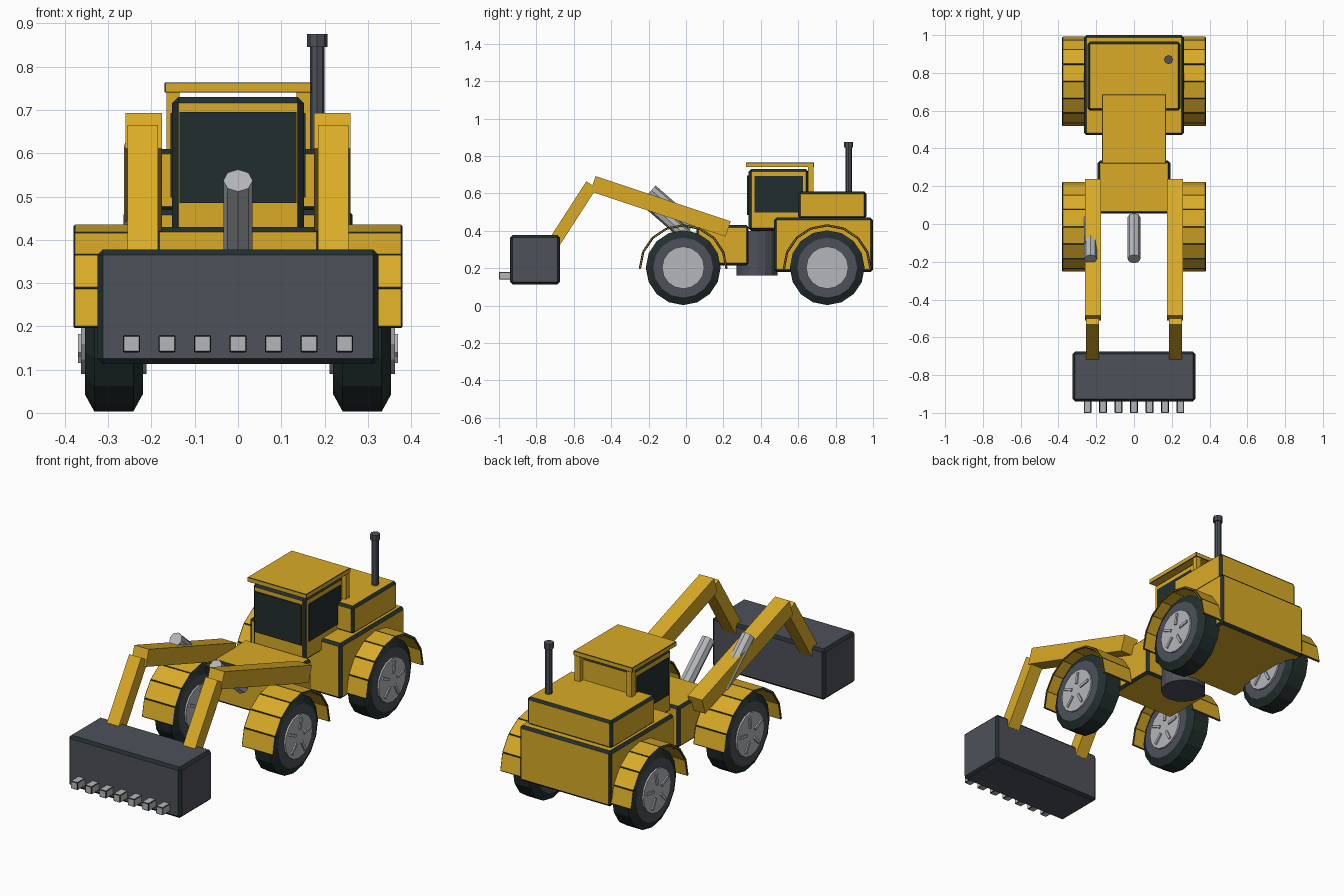
import bpy, bmesh, math
from mathutils import Matrix, Vector

if "Cube" in bpy.data.objects:
    bpy.data.objects.remove(bpy.data.objects["Cube"], do_unlink=True)


def material(name, rgb):
    m = bpy.data.materials.new(name)
    m.use_nodes = True
    m.diffuse_color = (*rgb, 1)
    m.node_tree.nodes["Principled BSDF"].inputs["Base Color"].default_value = (*rgb, 1)
    return m


YELLOW = material("yellow paint", (0.70, 0.41, 0.02))
SLATE = material("slate metal", (0.075, 0.082, 0.10))
DARK = material("dark rubber", (0.016, 0.027, 0.027))
STEEL = material("light steel", (0.46, 0.47, 0.49))


def finish(name, bm, *mats):
    bmesh.ops.recalc_face_normals(bm, faces=bm.faces)
    me = bpy.data.meshes.new(name)
    bm.to_mesh(me)
    bm.free()
    for m in mats:
        me.materials.append(m)
    ob = bpy.data.objects.new(name, me)
    bpy.context.collection.objects.link(ob)
    return ob


def box(name, center, size, mat, trim=0, tilt=0):
    """Box tilted about x; trim adds a dark chamfer on every edge."""
    bm = bmesh.new()
    bmesh.ops.create_cube(bm, size=1, matrix=Matrix.Diagonal((*size, 1)))
    ob = finish(name, bm, mat, DARK)
    ob.location = center
    ob.rotation_euler.x = tilt
    if trim:
        mod = ob.modifiers.new("dark trim", 'BEVEL')
        mod.width = trim
        mod.segments = 1
        mod.material = 1
    return ob


def span(name, x, y, z, mat, trim=0):
    """Box from its lower and upper limits on each axis."""
    lims = (x, y, z)
    return box(name, [(a + b) / 2 for a, b in lims], [b - a for a, b in lims], mat, trim)


def bar(name, x, start, end, width, thick, mat):
    """Beam in a side plane between two (y, z) points."""
    dy, dz = end[0] - start[0], end[1] - start[1]
    mid = (x, (start[0] + end[0]) / 2, (start[1] + end[1]) / 2)
    return box(name, mid, (width, math.hypot(dy, dz), thick), mat, tilt=math.atan2(dz, dy))


def rod(name, start, end, radius, sides, mat):
    a, b = Vector(start), Vector(end)
    rot = (b - a).to_track_quat('Z', 'Y').to_matrix().to_4x4()
    bm = bmesh.new()
    bmesh.ops.create_cone(bm, cap_ends=True, segments=sides, radius1=radius, radius2=radius,
                          depth=(b - a).length, matrix=Matrix.Translation((a + b) / 2) @ rot)
    return finish(name, bm, mat)


def tyre(name, x, y, z):
    """Lathed tyre: dark tread and shoulders, slate side walls."""
    bm = bmesh.new()
    profile = [(-0.067, 0), (-0.067, 0.16), (-0.045, 0.2), (0.045, 0.2), (0.067, 0.16), (0.067, 0)]
    verts = [bm.verts.new((px, 0, r)) for px, r in profile]
    edges = [bm.edges.new(pair) for pair in zip(verts, verts[1:])]
    bmesh.ops.spin(bm, geom=verts + edges, axis=(1, 0, 0), cent=(0, 0, 0),
                   angle=math.tau, steps=16, use_duplicate=False)
    bmesh.ops.remove_doubles(bm, verts=bm.verts, dist=0.0005)
    bmesh.ops.recalc_face_normals(bm, faces=bm.faces)
    for f in bm.faces:
        f.material_index = 0 if abs(f.normal.x) > 0.95 else 1
    finish(name, bm, SLATE, DARK).location = (x, y, z)


# Chassis and cab
span("front_body", (-.193, .193), (.055, .335), (.215, .43), YELLOW, .012)
span("rear_body", (-.265, .265), (.47, 1), (.18, .47), YELLOW, .013)
span("engine_hood", (-.245, .245), (.6, .965), (.465, .61), YELLOW, .012)
rod("pivot_joint", (0, .38, .16), (0, .38, .4), .11, 16, SLATE)
span("cab", (-.152, .152), (.335, .655), (.4, .73), YELLOW, .014)
span("front_window", (-.135, .135), (.327, .336), (.485, .695), DARK)
for s in (-1, 1):
    box("side_window", (s * .152, .495, .595), (.008, .26, .195), DARK)
    box("roof_post", (s * .15, .668, .6), (.03, .03, .28), YELLOW)
span("cab_roof", (-.17, .17), (.32, .685), (.74, .764), YELLOW, .002)

# Exhaust
rod("exhaust_pipe", (.183, .87, .6), (.183, .87, .85), .017, 8, SLATE)
rod("exhaust_cap", (.183, .87, .846), (.183, .87, .876), .024, 8, SLATE)

# Wheels and segmented mudguards
PLATES = 8
for s in (-1, 1):
    for label, cy in (("front", -.015), ("rear", .755)):
        cx, cz = s * .287, .203
        tyre(label + "_tyre", cx, cy, cz)
        rod(label + "_hub", (cx - .076, cy, cz), (cx + .076, cy, cz), .113, 16, STEEL)
        for side in (-1, 1):
            for i in range(5):
                a = math.radians(10 + 72 * i)
                box("wheel_spoke", (cx + side * .077, cy + .065 * math.cos(a), cz + .065 * math.sin(a)),
                    (.012, .06, .014), STEEL, tilt=a)
        step = math.pi / PLATES
        for i in range(PLATES):
            a = (i + .5) * step
            r = .227
            box(label + "_mudguard_plate", (s * .288, cy + r * math.cos(a), cz - .005 + r * math.sin(a)),
                (.184, 2 * .235 * math.tan(step / 2), .012), YELLOW, .0035, tilt=a - math.pi / 2)

# Loader arms
for s in (-1, 1):
    bar("upper_arm", s * .218, (-.497, .652), (.225, .41), .084, .086, YELLOW)
    bar("lower_arm", s * .22, (-.7, .345), (-.505, .647), .07, .066, YELLOW)

# Lift pistons, one beside the centre and one through an arm
for x, drop in ((0, .08), (-.23, 0)):
    rod("lift_piston", (x, -.185, .617 - drop), (x, .035, .425 - drop), .034, 8, STEEL)

# Bucket and teeth
span("bucket", (-.325, .325), (-.94, -.675), (.113, .378), SLATE, .013)
for i in range(-3, 4):
    box("bucket_tooth", (i * .082, -.965, .16), (.04, .07, .04), STEEL, .003)
